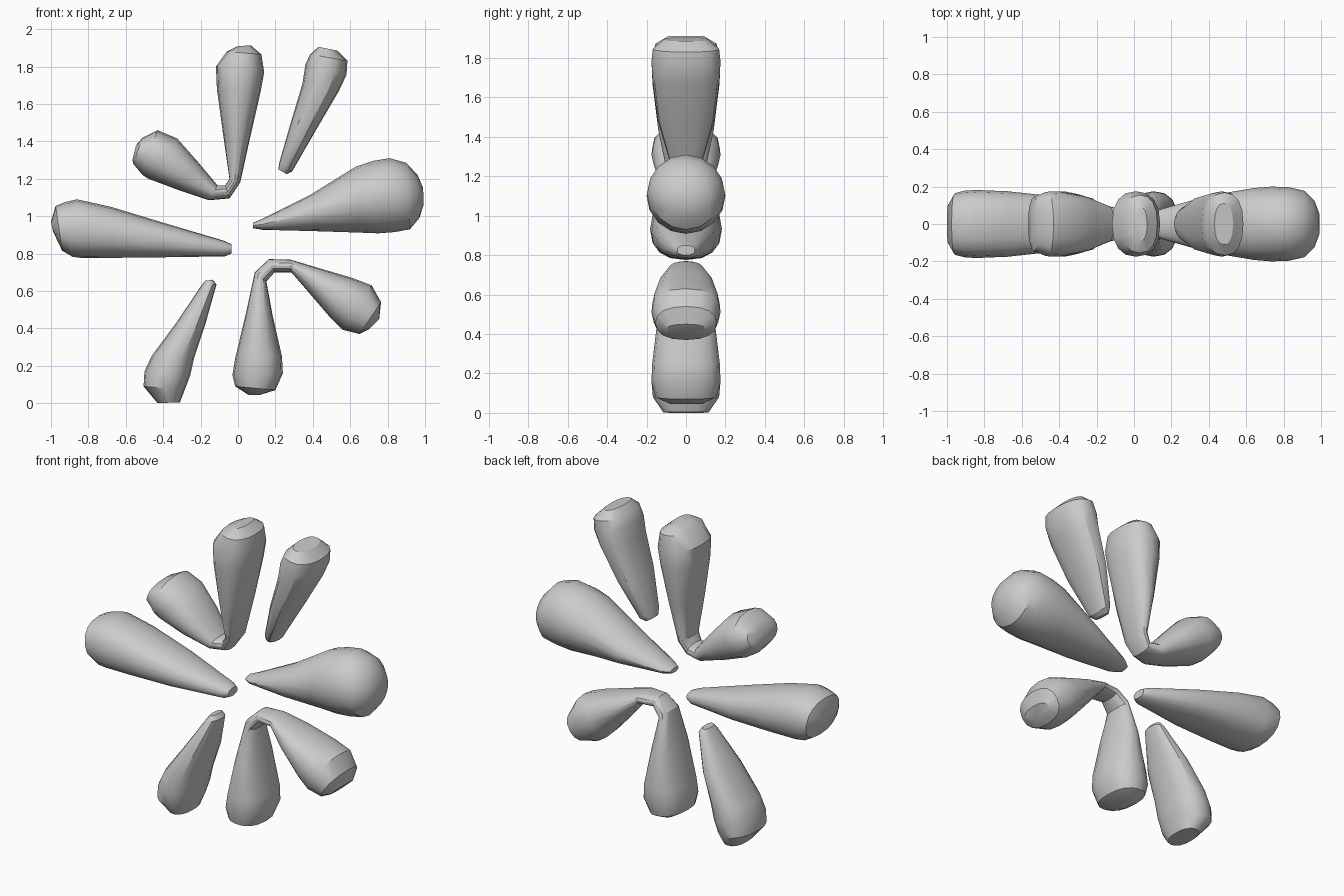
import bpy, bmesh, math
from mathutils import Vector

SIDES = 16


def petal(name, stations, power=0.85):
    """Loft rounded rings; station = edge A (x, z), edge B (x, z), half depth in y."""
    bm = bmesh.new()
    rings = []
    for ax, az, bx, bz, d in stations:
        a, b = Vector((ax, 0, az)), Vector((bx, 0, bz))
        mid, half = (a + b) / 2, (b - a) / 2
        ring = []
        for i in range(SIDES):
            t = 2 * math.pi * i / SIDES
            c, s = math.cos(t), math.sin(t)
            c = math.copysign(abs(c) ** power, c)
            s = math.copysign(abs(s) ** power, s)
            ring.append(bm.verts.new(mid + half * c + Vector((0, d * s, 0))))
        rings.append(ring)
    for r, q in zip(rings, rings[1:]):
        for i in range(SIDES):
            j = (i + 1) % SIDES
            bm.faces.new((r[i], r[j], q[j], q[i]))
    bm.faces.new(rings[0])
    bm.faces.new(rings[-1])
    bmesh.ops.recalc_face_normals(bm, faces=bm.faces)
    mesh = bpy.data.meshes.new(name)
    bm.to_mesh(mesh)
    bm.free()
    ob = bpy.data.objects.new(name, mesh)
    bpy.context.collection.objects.link(ob)
    bpy.ops.object.select_all(action='DESELECT')
    bpy.context.view_layer.objects.active = ob
    ob.select_set(True)
    bpy.ops.object.shade_smooth_by_angle(angle=math.radians(32))


# Round petal pointing right
petal("right_petal", [
    (0.08, 0.965, 0.08, 0.935, 0.04),
    (0.13, 0.985, 0.13, 0.927, 0.075),
    (0.38, 1.11, 0.40, 0.92, 0.15),
    (0.63, 1.265, 0.65, 0.912, 0.192),
    (0.72, 1.295, 0.75, 0.908, 0.2),
    (0.81, 1.31, 0.84, 0.915, 0.197),
    (0.90, 1.285, 0.92, 0.93, 0.178),
    (0.96, 1.22, 0.97, 0.99, 0.125),
    (0.99, 1.15, 0.992, 1.06, 0.055),
], power=1.0)

# Long petal pointing left
petal("left_petal", [
    (-0.035, 0.85, -0.035, 0.80, 0.045),
    (-0.08, 0.87, -0.07, 0.785, 0.07),
    (-0.40, 0.965, -0.40, 0.78, 0.145),
    (-0.68, 1.05, -0.67, 0.777, 0.175),
    (-0.86, 1.09, -0.83, 0.775, 0.182),
    (-0.925, 1.075, -0.885, 0.783, 0.178),
    (-0.975, 1.055, -0.94, 0.815, 0.165),
    (-1.0, 0.97, -0.99, 0.92, 0.10),
])

# Straight petal at the upper right
petal("upper_right_petal", [
    (0.215, 1.25, 0.26, 1.225, 0.05),
    (0.222, 1.29, 0.29, 1.24, 0.08),
    (0.285, 1.51, 0.42, 1.465, 0.145),
    (0.345, 1.71, 0.54, 1.67, 0.17),
    (0.36, 1.81, 0.58, 1.755, 0.175),
    (0.385, 1.865, 0.585, 1.83, 0.168),
    (0.43, 1.905, 0.53, 1.885, 0.11),
])

# Straight petal at the lower left
petal("lower_left_petal", [
    (-0.175, 0.655, -0.135, 0.66, 0.05),
    (-0.195, 0.63, -0.115, 0.635, 0.07),
    (-0.33, 0.43, -0.175, 0.42, 0.145),
    (-0.46, 0.255, -0.235, 0.24, 0.17),
    (-0.5, 0.17, -0.255, 0.15, 0.175),
    (-0.505, 0.09, -0.285, 0.07, 0.168),
    (-0.43, 0.0, -0.31, 0.005, 0.115),
])

# Two petals joined by a sharp bend at the top
petal("upper_petal_pair", [
    (0.0, 1.91, 0.07, 1.912, 0.09),
    (-0.06, 1.88, 0.125, 1.865, 0.155),
    (-0.118, 1.80, 0.14, 1.77, 0.175),
    (-0.113, 1.68, 0.12, 1.66, 0.17),
    (-0.08, 1.44, 0.065, 1.42, 0.14),
    (-0.046, 1.20, 0.012, 1.18, 0.09),
    (-0.068, 1.165, -0.045, 1.095, 0.075),
    (-0.11, 1.165, -0.155, 1.085, 0.095),
    (-0.21, 1.285, -0.32, 1.14, 0.15),
    (-0.325, 1.415, -0.48, 1.20, 0.175),
    (-0.43, 1.46, -0.51, 1.22, 0.172),
    (-0.51, 1.42, -0.56, 1.28, 0.145),
    (-0.545, 1.38, -0.565, 1.30, 0.10),
])

# Two petals joined by an arch at the bottom
petal("lower_petal_pair", [
    (0.055, 0.045, 0.12, 0.045, 0.08),
    (-0.015, 0.09, 0.20, 0.07, 0.155),
    (-0.03, 0.15, 0.24, 0.16, 0.175),
    (-0.015, 0.24, 0.235, 0.25, 0.172),
    (0.04, 0.47, 0.185, 0.47, 0.145),
    (0.09, 0.70, 0.152, 0.65, 0.085),
    (0.165, 0.77, 0.195, 0.70, 0.07),
    (0.28, 0.768, 0.285, 0.70, 0.085),
    (0.44, 0.72, 0.38, 0.59, 0.14),
    (0.61, 0.67, 0.50, 0.45, 0.17),
    (0.715, 0.63, 0.56, 0.392, 0.175),
    (0.765, 0.54, 0.65, 0.37, 0.155),
    (0.755, 0.45, 0.70, 0.395, 0.10),
])
